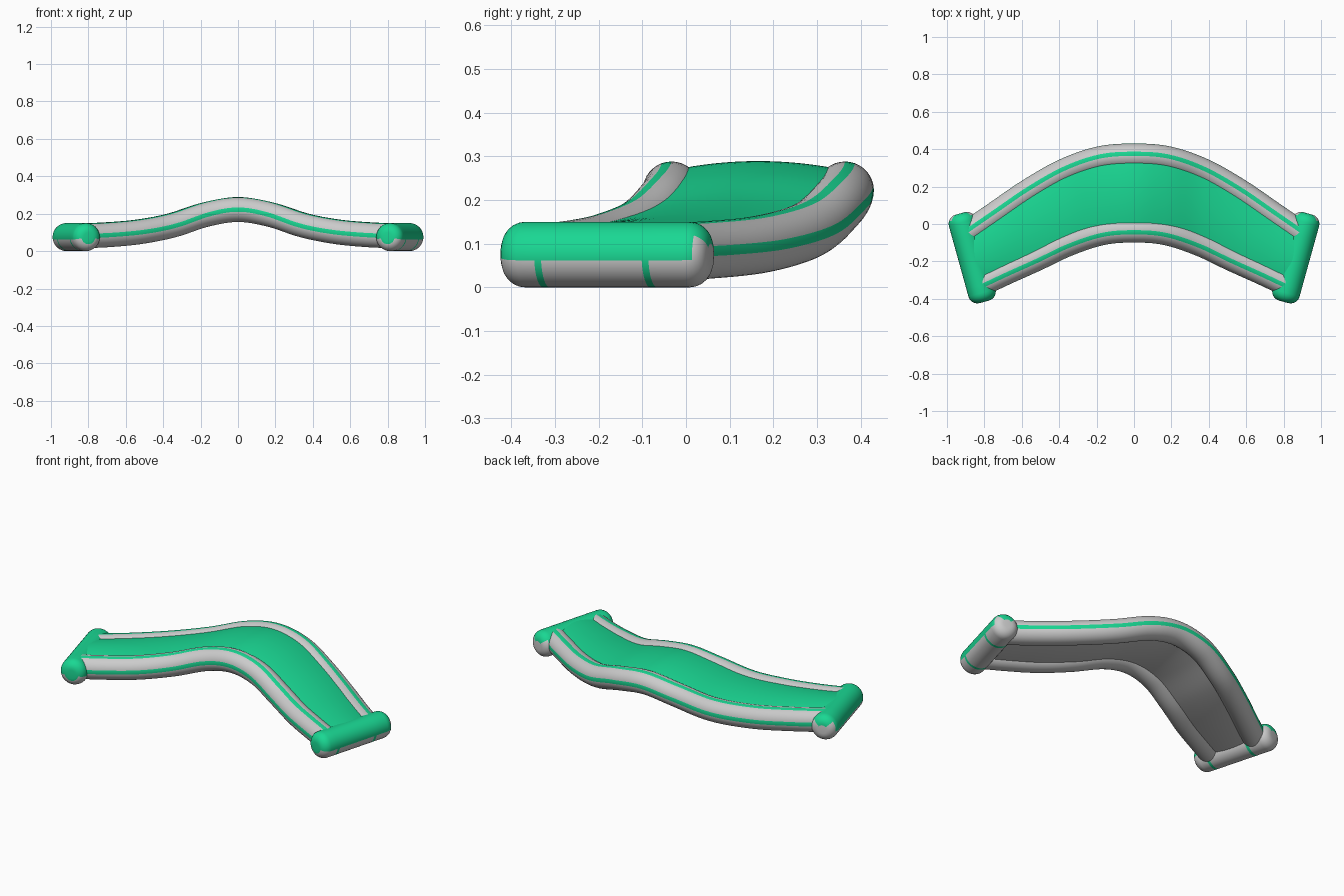
import bpy, bmesh
from math import sin, cos, pi, radians
from mathutils import Vector

if "Cube" in bpy.data.objects:
    bpy.data.objects.remove(bpy.data.objects["Cube"])

green = bpy.data.materials.new("green_fabric")
green.diffuse_color = (0.01, 0.68, 0.29, 1)
green.use_nodes = True
green.node_tree.nodes["Principled BSDF"].inputs["Base Color"].default_value = green.diffuse_color
N = 64          # samples along the arch
SEG = 36        # sides of a tube


def make(name, verts, faces, mats, angle=45):
    me = bpy.data.meshes.new(name)
    me.from_pydata(verts, [], faces)
    me.materials.append(None)
    me.materials.append(green)
    for p, m in zip(me.polygons, mats):
        p.material_index = m
    bm = bmesh.new()
    bm.from_mesh(me)
    bmesh.ops.recalc_face_normals(bm, faces=bm.faces)
    bm.to_mesh(me)
    bm.free()
    ob = bpy.data.objects.new(name, me)
    bpy.context.collection.objects.link(ob)
    bpy.context.view_layer.objects.active = ob
    ob.select_set(True)
    bpy.ops.object.shade_smooth_by_angle(angle=radians(angle))
    ob.select_set(False)
    return ob


def spline(half):
    """Smooth path through the mirrored half points."""
    pts = [Vector((-x, y, z)) for x, y, z in reversed(half[1:])] + [Vector(p) for p in half]
    pts = [2 * pts[0] - pts[1]] + pts + [2 * pts[-1] - pts[-2]]
    out = []
    for i in range(N + 1):
        t = i / N * (len(pts) - 3)
        k = min(int(t), len(pts) - 4)
        t -= k
        a, b, c, d = pts[k:k + 4]
        out.append(0.5 * (2 * b + (c - a) * t + (2 * a - 5 * b + 4 * c - d) * t * t
                          + (3 * b - a - 3 * c + d) * t ** 3))
    return out


def ring_faces(rings):
    return [(i * SEG + j, i * SEG + (j + 1) % SEG, (i + 1) * SEG + (j + 1) % SEG, (i + 1) * SEG + j)
            for i in range(rings - 1) for j in range(SEG)]


def side_tube(name, path, out, r=0.066):
    verts, mats = [], []
    for i, p in enumerate(path):
        t = (path[min(i + 1, N)] - path[max(i - 1, 0)]).normalized()
        side = Vector((-t.y, t.x, 0)).normalized() * out
        up = t.cross(side).normalized() * out
        for j in range(SEG):
            a = 2 * pi * j / SEG
            verts.append(p + r * (cos(a) * side + sin(a) * up))
    faces = ring_faces(N + 1)
    # one stripe on top, one on the outer side
    mats = [int(f[0] % SEG in (7, 8, 35, 0)) for f in faces]
    faces += [tuple(range(SEG)), tuple(range(N * SEG, (N + 1) * SEG))]
    make(name, verts, faces, mats + [0, 0])


def end_tube(name, s):
    c = Vector((0.865 * s, -0.18, 0.075))
    axis = Vector((sin(radians(15.5)) * s, cos(radians(15.5)), 0))
    perp = Vector((axis.y, -axis.x, 0))
    L, r, b = 0.245, 0.075, 0.05
    prof = [(-L + b * (1 - cos(k * pi / 12)), r - b + b * sin(k * pi / 12)) for k in range(7)]
    prof += [(t, r) for t in (-0.153, -0.137, 0.102, 0.118)]
    prof += [(-t, q) for t, q in reversed(prof[:7])]
    verts = [c + t * axis + q * (cos(2 * pi * j / SEG) * perp + sin(2 * pi * j / SEG) * Vector((0, 0, 1)))
             for t, q in prof for j in range(SEG)]
    faces = ring_faces(len(prof))
    mats = []
    for f in faces:
        i, j = divmod(f[0], SEG)
        top = j < SEG // 2 or j in (SEG // 2, SEG - 1)
        strap = i in (7, 9)             # narrow straps under the tube
        rear = i > 12 and not 4 <= j < 14
        mats.append(int((top and not rear) or strap or i < 1))
    n = len(prof)
    faces += [tuple(range(SEG)), tuple(range((n - 1) * SEG, n * SEG))]
    make(name, verts, faces, mats + [1, 0])


# side tubes
back = spline([(0, .364, .222), (.18, .35, .194), (.37, .285, .134), (.56, .178, .1),
               (.74, .055, .086), (.9, -.055, .081)])
front = spline([(0, -.033, .222), (.17, -.047, .196), (.35, -.105, .138), (.52, -.185, .104),
                (.68, -.257, .088), (.825, -.325, .081)])
side_tube("back_side_tube", back, 1)
side_tube("front_side_tube", front, -1)

# end tubes
end_tube("right_end_tube", 1)
end_tube("left_end_tube", -1)

# padded floor: bulged green top, grey underside
M = 16
W = M + 1
verts, faces, mats = [], [], []
for lo in (0, 1):
    for f, b in zip(front, back):
        for k in range(W):
            v = k / M
            bulge = 4 * v * (1 - v)
            h = -(0.03 + 0.015 * bulge) if lo else 0.046 + 0.021 * bulge
            verts.append(f.lerp(b, v) + Vector((0, 0, h)))
off = (N + 1) * W
for lo in (0, 1):
    for i in range(N):
        for k in range(M):
            a = lo * off + i * W + k
            faces.append((a, a + 1, a + W + 1, a + W))
            mats.append(1 - lo)
rim = ([k for k in range(M)] + [i * W + M for i in range(N)]
       + [N * W + M - k for k in range(M)] + [(N - i) * W for i in range(N)])
for a, b in zip(rim, rim[1:] + rim[:1]):
    faces.append((a, b, b + off, a + off))
    mats.append(0)
make("padded_floor", verts, faces, mats)
